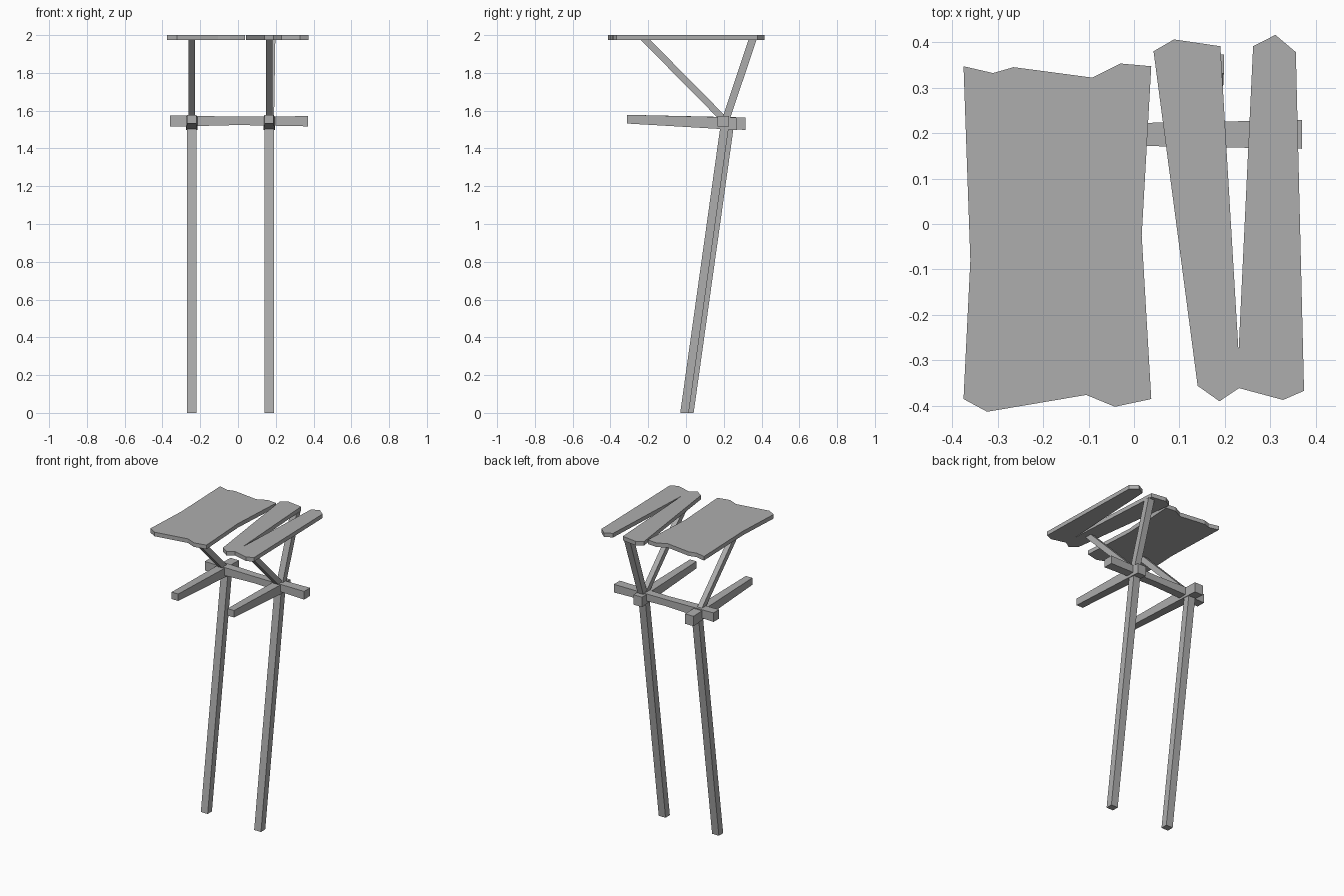
import bpy
import bmesh
from mathutils import Vector

if "Cube" in bpy.data.objects:
    bpy.data.objects.remove(bpy.data.objects["Cube"], do_unlink=True)

GREY = (0.42, 0.42, 0.42, 1)
wood = bpy.data.materials.new("weathered_grey")
wood.use_nodes = True
wood.diffuse_color = GREY
wood.node_tree.nodes["Principled BSDF"].inputs["Base Color"].default_value = GREY


def finish(name, bm):
    bmesh.ops.recalc_face_normals(bm, faces=bm.faces)
    mesh = bpy.data.meshes.new(name)
    bm.to_mesh(mesh)
    bm.free()
    mesh.materials.append(wood)
    obj = bpy.data.objects.new(name, mesh)
    bpy.context.collection.objects.link(obj)
    return obj


def beam(name, stations, u, v):
    """Timber through stations (centre, width along u, width along v)."""
    u, v = Vector(u) / 2, Vector(v) / 2
    bm = bmesh.new()
    rings = []
    for centre, wu, wv in stations:
        rings.append([bm.verts.new(Vector(centre) + u * wu * a + v * wv * b)
                      for a, b in ((-1, -1), (1, -1), (1, 1), (-1, 1))])
    for lo, hi in zip(rings, rings[1:]):
        for i in range(4):
            j = (i + 1) % 4
            bm.faces.new((lo[i], lo[j], hi[j], hi[i]))
    bm.faces.new(rings[0])
    bm.faces.new(rings[-1])
    return finish(name, bm)


def plank(name, outline, bottom=1.973, top=2.0):
    """Board extruded up from a ragged outline."""
    bm = bmesh.new()
    face = bm.faces.new([bm.verts.new((x, y, bottom)) for x, y in outline])
    new = bmesh.ops.extrude_face_region(bm, geom=[face])["geom"]
    bmesh.ops.translate(bm, vec=(0, 0, top - bottom),
                        verts=[g for g in new if isinstance(g, bmesh.types.BMVert)])
    return finish(name, bm)


X, Y, Z = (1, 0, 0), (0, 1, 0), (0, 0, 1)

# Leaning legs, carrying arms and front struts on each side
for side, x, foot, arm_end in (("right", -0.245, 0.018, 0.315),
                               ("left", 0.165, -0.008, 0.27)):
    beam(side + "_leg", [((x, foot, 0), 0.05, 0.045),
                         ((x, foot + 0.215, 1.535), 0.05, 0.045)], X, Y)
    beam(side + "_arm", [((x, -0.312, 1.555), 0.048, 0.046),
                         ((x, arm_end, 1.531), 0.062, 0.066)], X, Z)
    beam(side + "_front_strut", [((x, 0.195, 1.56), 0.034, 0.05),
                                 ((x, -0.215, 1.975), 0.034, 0.05)], X, Y)

# Single back strut
beam("left_back_strut", [((0.17, 0.213, 1.56), 0.042, 0.042),
                         ((0.175, 0.352, 1.975), 0.045, 0.042)], X, Y)

# Crossbeam, slimmer in the middle
beam("crossbeam", [((-0.36, 0.196, 1.545), 0.06, 0.06),
                   ((0.0, 0.197, 1.546), 0.05, 0.044),
                   ((0.37, 0.197, 1.544), 0.063, 0.054)], Y, Z)

# Ragged roof boards
plank("wide_board", [
    (-0.375, 0.347), (-0.31, 0.332), (-0.265, 0.345), (-0.092, 0.322),
    (-0.03, 0.353), (0.038, 0.347), (0.017, -0.025), (0.038, -0.385),
    (-0.042, -0.402), (-0.105, -0.376), (-0.323, -0.413), (-0.375, -0.385),
    (-0.36, -0.08)])
plank("split_board", [
    (0.043, 0.38), (0.088, 0.406), (0.19, 0.391), (0.23, -0.282),
    (0.262, 0.391), (0.311, 0.416), (0.356, 0.378), (0.374, -0.367),
    (0.328, -0.387), (0.231, -0.361), (0.188, -0.39), (0.14, -0.356)])
